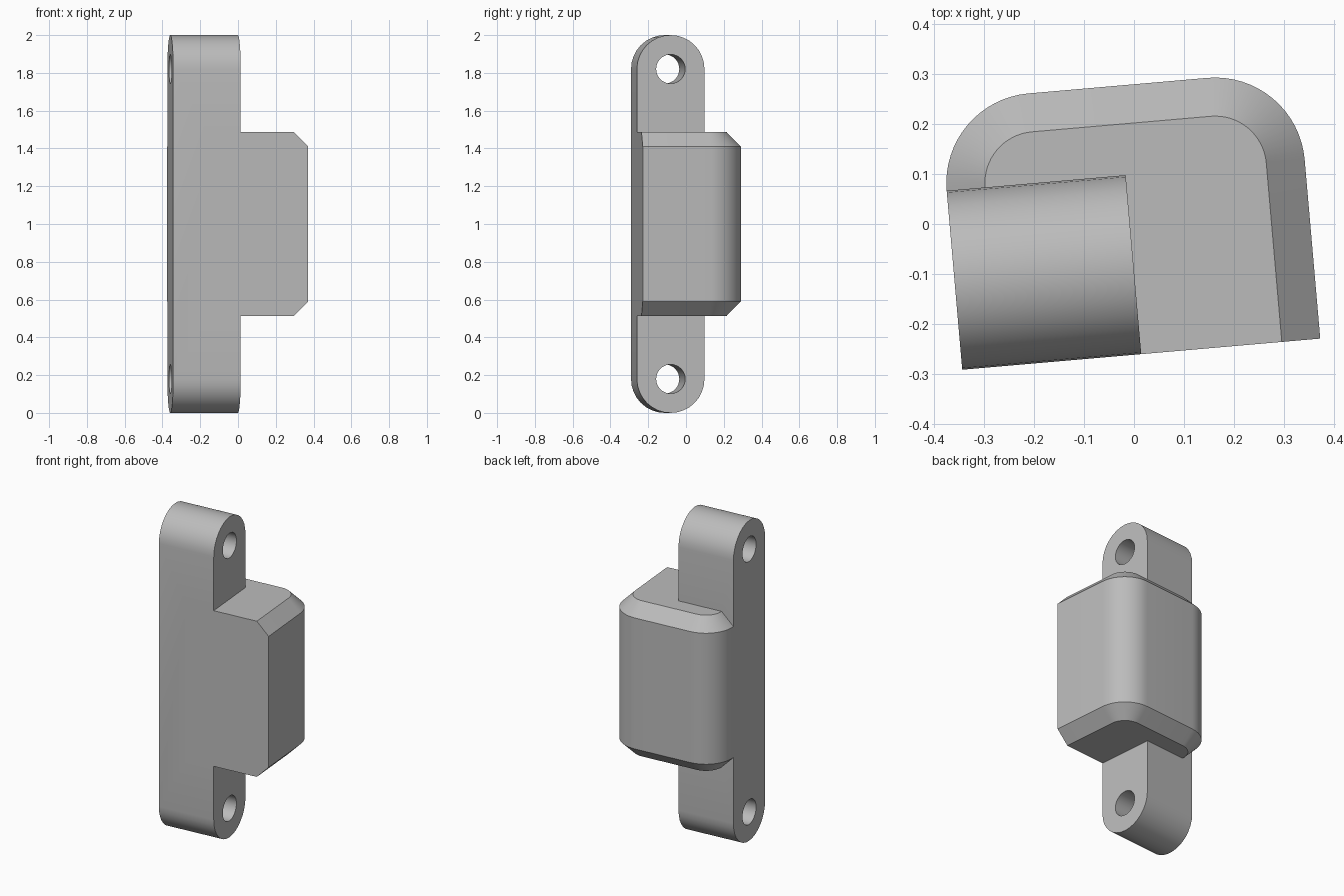
import bpy, bmesh, math
from mathutils import Matrix

cube = bpy.data.objects.get("Cube")
if cube:
    bpy.data.objects.remove(cube, do_unlink=True)

A = 0.1794            # basic module: end radius, corner radius
CHAMFER = 0.077
HALF = 0.486          # half height of the block
HOLE = 0.077
ARC = 16

grey = bpy.data.materials.new("plain_grey")
grey.use_nodes = True
colour = (0.5, 0.5, 0.5, 1)
grey.diffuse_color = colour
grey.node_tree.nodes["Principled BSDF"].inputs["Base Color"].default_value = colour


def arc(cx, cy, r, start, end):
    return [(cx + r * math.cos(t), cy + r * math.sin(t))
            for t in (math.radians(start + (end - start) * i / ARC) for i in range(ARC + 1))]


def loft(name, rings):
    """Solid from matching closed rings of points."""
    bm = bmesh.new()
    loops = [[bm.verts.new(p) for p in ring] for ring in rings]
    for low, high in zip(loops, loops[1:]):
        for i in range(len(low)):
            j = (i + 1) % len(low)
            bm.faces.new((low[i], low[j], high[j], high[i]))
    bm.faces.new(loops[0][::-1])
    bm.faces.new(loops[-1])
    bmesh.ops.recalc_face_normals(bm, faces=bm.faces)
    mesh = bpy.data.meshes.new(name)
    bm.to_mesh(mesh)
    bm.free()
    mesh.materials.append(grey)
    obj = bpy.data.objects.new(name, mesh)
    bpy.context.collection.objects.link(obj)
    return obj


def combine(target, other, operation):
    other.hide_render = True
    bpy.context.view_layer.objects.active = target
    mod = target.modifiers.new(operation.lower(), 'BOOLEAN')
    mod.object, mod.operation, mod.solver = other, operation, 'EXACT'
    bpy.ops.object.modifier_apply(modifier=mod.name)
    bpy.data.objects.remove(other, do_unlink=True)


# Upright bar with half-round ends
stadium = arc(A, A, A, 180, 360) + arc(A, 2 - A, A, 0, 180)
body = loft("mounting_bar_and_block", [[(x, y, z) for y, z in stadium] for x in (0, 2 * A)])


# Block wrapped around the bar, with rounded rear corners and chamfered ends
def outline(inset, z):
    r = A - inset
    pts = [(A, 0), (4 * A - inset, 0)]
    pts += arc(3 * A, 2 * A, r, 0, 90) + arc(A, 2 * A, r, 90, 180) + [(A, 2 * A)]
    return [(x, y, z) for x, y in pts]


block = loft("block", [outline(CHAMFER, 1 - HALF), outline(0, 1 - HALF + CHAMFER),
                       outline(0, 1 + HALF - CHAMFER), outline(CHAMFER, 1 + HALF)])
combine(body, block, 'UNION')

# Screw holes through both ends
for z in (A, 2 - A):
    ring = arc(A, z, HOLE, 0, 360)[:-1] if ARC > 31 else \
        arc(A, z, HOLE, 0, 180)[:-1] + arc(A, z, HOLE, 180, 360)[:-1]
    cutter = loft("hole_cutter", [[(x, y, h) for y, h in ring] for x in (-A, 3 * A)])
    combine(body, cutter, 'DIFFERENCE')

# Slight turn about the upright axis, centred on the origin
body.data.transform(Matrix.Translation((-0.343, -0.291, 0)) @ Matrix.Rotation(math.radians(4.97), 4, 'Z'))
bpy.ops.object.select_all(action='DESELECT')
body.select_set(True)
bpy.context.view_layer.objects.active = body
bpy.ops.object.shade_smooth_by_angle(angle=math.radians(30))
